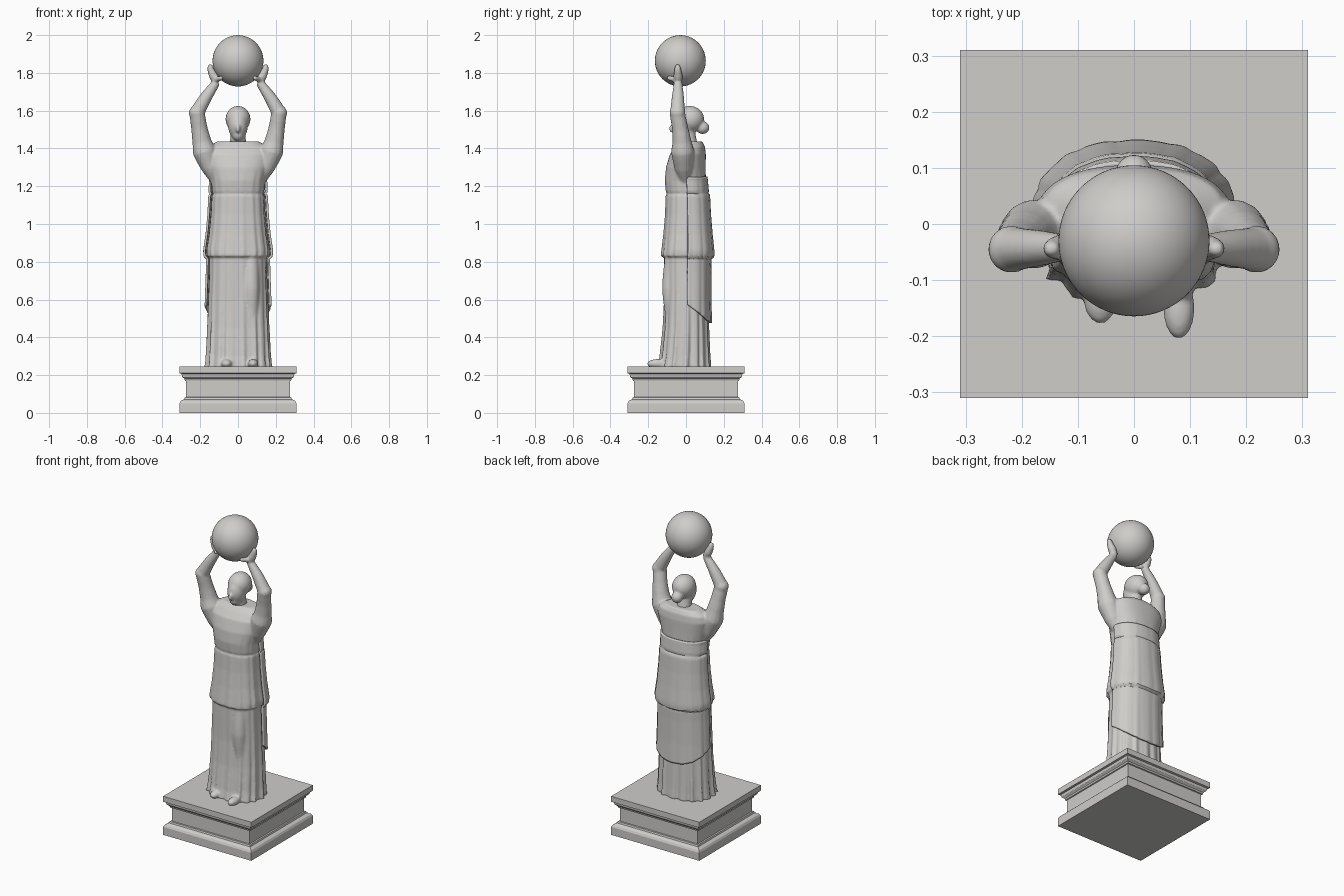
import bpy, bmesh, math

if "Cube" in bpy.data.objects:
    bpy.data.objects.remove(bpy.data.objects["Cube"])

stone = bpy.data.materials.new("grey_stone")
stone.diffuse_color = (0.62, 0.61, 0.59, 1)
stone.use_nodes = True
stone.node_tree.nodes["Principled BSDF"].inputs["Base Color"].default_value = stone.diffuse_color


def add(name, bm, angle=40):
    bmesh.ops.recalc_face_normals(bm, faces=bm.faces)
    me = bpy.data.meshes.new(name)
    bm.to_mesh(me)
    bm.free()
    ob = bpy.data.objects.new(name, me)
    bpy.context.collection.objects.link(ob)
    me.materials.append(stone)
    select([ob])
    bpy.ops.object.shade_smooth_by_angle(angle=math.radians(angle))
    return ob


def select(obs):
    bpy.ops.object.select_all(action='DESELECT')
    for o in obs:
        o.select_set(True)
    bpy.context.view_layer.objects.active = obs[0]


def skin(bm, rings, closed=True, caps=True):
    vs = [[bm.verts.new(p) for p in r] for r in rings]
    n = len(vs[0])
    for a, b in zip(vs, vs[1:]):
        for i in range(n if closed else n - 1):
            j = (i + 1) % n
            bm.faces.new((a[i], a[j], b[j], b[i]))
    if caps:
        bm.faces.new(vs[0][::-1])
        bm.faces.new(vs[-1])


def tube(pts):
    """Tapered limb through (x, y, z, radius) points."""
    cu = bpy.data.curves.new("limb", 'CURVE')
    cu.dimensions = '3D'
    cu.bevel_depth = 1
    cu.bevel_resolution = 5
    cu.use_fill_caps = True
    sp = cu.splines.new('BEZIER')
    sp.bezier_points.add(len(pts) - 1)
    for b, p in zip(sp.bezier_points, pts):
        b.co, b.radius = p[:3], p[3]
        b.handle_left_type = b.handle_right_type = 'AUTO'
    ob = bpy.data.objects.new("limb", cu)
    bpy.context.collection.objects.link(ob)
    select([ob])
    bpy.ops.object.convert(target='MESH')
    return bpy.context.object


def ball(c, r):
    bm = bmesh.new()
    bmesh.ops.create_uvsphere(bm, u_segments=32, v_segments=20, radius=1)
    for v in bm.verts:
        v.co = [c[k] + r[k] * v.co[k] for k in range(3)]
    return add("lump", bm)


def fuse(name, obs, voxel, smooth):
    """Merge overlapping lumps into one carved surface."""
    select(obs)
    bpy.ops.object.join()
    ob = bpy.context.object
    ob.name = name
    m = ob.modifiers.new("remesh", 'REMESH')
    m.mode, m.voxel_size, m.use_smooth_shade = 'VOXEL', voxel, True
    s = ob.modifiers.new("smooth", 'SMOOTH')
    s.factor, s.iterations = 0.5, smooth
    ob.data.materials.clear()
    ob.data.materials.append(stone)
    return ob


# Plinth: moulded square profile (half width, z)
prof = [(.31, 0), (.31, .05), (.304, .062), (.295, .068), (.285, .072), (.282, .082),
        (.274, .084), (.274, .168), (.281, .17), (.283, .18), (.295, .19), (.298, .2),
        (.298, .207), (.31, .21), (.31, .245)]
bm = bmesh.new()
skin(bm, [[(-h, -h, z), (h, -h, z), (h, h, z), (-h, h, z)] for h, z in prof])
add("plinth", bm, 20)

# Robe stations: z, half width, front y, back y, fold depth
ST = [(.24, .172, -.148, .128, .045), (.30, .167, -.135, .124, .04), (.45, .161, -.12, .119, .03),
      (.60, .156, -.114, .114, .02), (.75, .151, -.115, .114, .015), (.822, .150, -.115, .116, .012),
      (.83, .163, -.131, .131, .02), (.86, .165, -.128, .13, .02), (.95, .152, -.118, .121, .016),
      (1.05, .143, -.11, .113, .014), (1.15, .138, -.107, .108, .014), (1.16, .129, -.099, .099, 0),
      (1.17, .137, -.106, .103, .01), (1.23, .142, -.112, .104, .01), (1.30, .16, -.106, .104, 0),
      (1.37, .175, -.085, .105, 0), (1.41, .16, -.055, .10, 0), (1.437, .11, -.03, .085, 0)]


def robe_point(z, a, grow=0, folds=1):
    k = max(i for i in range(len(ST) - 1) if ST[i][0] <= z)
    t = min((z - ST[k][0]) / (ST[k + 1][0] - ST[k][0]), 1)
    hx, yf, yb, f = [p + (q - p) * t for p, q in zip(ST[k][1:], ST[k + 1][1:])]
    c, s = math.cos(a), math.sin(a)
    w = 1 + folds * f * (math.sin(17 * a + 1) + .5 * math.sin(29 * a))
    x = (hx + grow) * math.copysign(abs(c) ** .85, c) * w
    hy = (yb - yf) / 2 + grow
    return (x, (yf + yb) / 2 + hy * math.copysign(abs(s) ** .85, s) * w, z)


N = 160
zs = sorted({.24 + i * .02 for i in range(60)} | {s[0] for s in ST})
bm = bmesh.new()
skin(bm, [[robe_point(z, math.tau * i / N) for i in range(N)] for z in zs])
parts = [add("robe_body", bm)]

# Bent leg showing through the robe, and the feet
parts.append(tube([(.07, -.07, .85, .04), (.07, -.082, .66, .045), (.072, -.075, .5, .035), (.075, -.08, .3, .035)]))
parts += [ball((.08, -.15, .26), (.028, .055, .025)), ball((-.06, -.13, .26), (.03, .048, .025))]

# Sleeves, raised forearms and hands
for s in (1, -1):
    def limb(*pts):
        parts.append(tube([(s * p[0],) + p[1:] for p in pts]))
    limb((.115, -.005, 1.22, .025), (.145, -.012, 1.30, .05), (.178, -.018, 1.385, .062), (.192, -.022, 1.44, .05),
         (.205, -.032, 1.51, .043), (.216, -.045, 1.58, .041))
    parts.append(ball((s * .218, -.045, 1.588), (.042, .042, .04)))
    limb((.218, -.045, 1.588, .04), (.172, -.043, 1.667, .033), (.113, -.042, 1.752, .022))
    limb((.113, -.042, 1.75, .022), (.13, -.042, 1.785, .024), (.146, -.044, 1.825, .017), (.146, -.045, 1.845, .011))
    limb((.115, -.05, 1.765, .017), (.10, -.075, 1.769, .014), (.085, -.098, 1.775, .011))
fuse("robed_figure", parts, .0065, 3)

# Mantle hanging down the back, with a curved hem
bm = bmesh.new()
M, R = 60, 70
rows = []
for r in range(R + 1):
    row = []
    for i in range(M + 1):
        a = math.radians(2 + 176 * i / M)
        hem = .575 - .1 * math.sin(a)
        row.append(robe_point(hem + (1.25 - hem) * r / R, a, .007 if r < 62 else .007 - (r - 62) * .0012, .4))
    rows.append(row)
skin(bm, rows, closed=False, caps=False)
mantle = add("back_mantle", bm)
sol = mantle.modifiers.new("thickness", 'SOLIDIFY')
sol.thickness, sol.offset = .012, -1

# Head: skull, pointed face, nose, bun and neck
fuse("head", [ball((0, .02, 1.555), (.066, .076, .07)),
              ball((0, -.012, 1.52), (.052, .06, .075)),
              ball((0, -.03, 1.475), (.032, .034, .036)),
              ball((0, -.074, 1.505), (.012, .016, .022)),
              ball((0, .088, 1.51), (.034, .036, .034)),
              tube([(0, .025, 1.38, .045), (0, .005, 1.5, .04)])], .006, 6)

# Globe held overhead
globe = ball((0, -.03, 1.864), (.136,) * 3)
globe.name = "globe"
sub = globe.modifiers.new("round", 'SUBSURF')
sub.levels = sub.render_levels = 1
